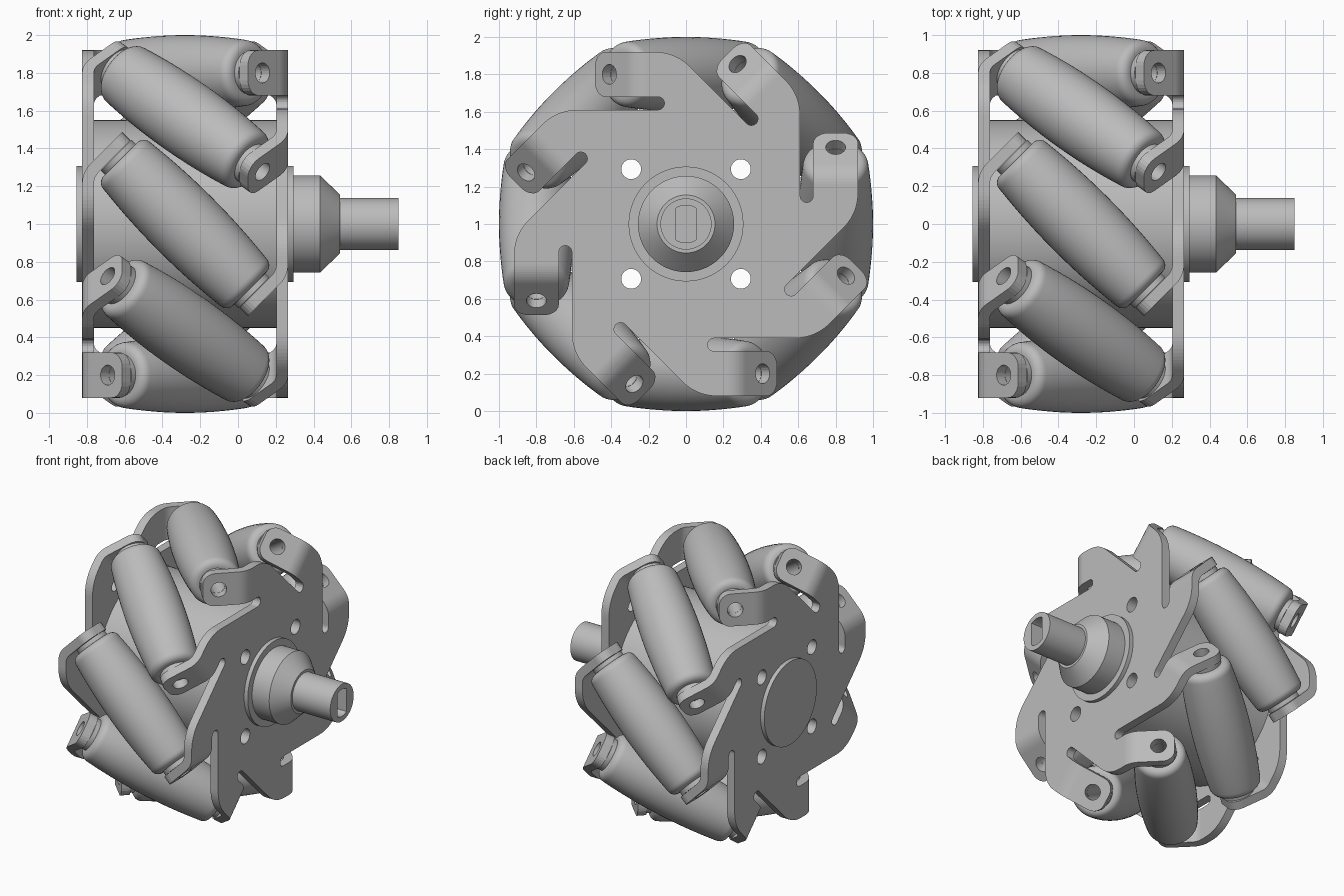
import bpy, bmesh, math
from mathutils import Matrix, Vector

cube = bpy.data.objects.get("Cube")
if cube:
    bpy.data.objects.remove(cube, do_unlink=True)

grey = bpy.data.materials.new("plain grey")
grey.use_nodes = True
grey.diffuse_color = (0.5, 0.5, 0.5, 1)
grey.node_tree.nodes["Principled BSDF"].inputs["Base Color"].default_value = (0.5, 0.5, 0.5, 1)

COUNT = 8                     # rollers around the wheel
STEP = math.tau / COUNT
D = 0.8                       # distance of the roller axes from the wheel axis
FACE = 0.545                  # outer face of a plate, from the wheel middle
SHEET = 0.062                 # sheet thickness
WHEEL = Matrix.Translation((-0.28, 0, 1))
TO_X = Matrix.Rotation(math.pi / 2, 4, 'Y')
Q = math.sqrt(0.5)


def place(x, t, r, k):
    """Point at axial x, tangential t, radial r in the k-th sector."""
    a = k * STEP
    return Vector((x, t * math.cos(a) + r * math.sin(a), r * math.cos(a) - t * math.sin(a)))


def roller_matrix(k, s=0.0):
    """Frame at distance s along the slanted axis of the k-th roller."""
    turn = place(Q, -Q, 0, k).to_track_quat('Z', 'Y').to_matrix().to_4x4()
    return Matrix.Translation(place(s * Q, -s * Q, D, k)) @ turn


def make(name, bm, matrix):
    mesh = bpy.data.meshes.new(name)
    bm.to_mesh(mesh)
    bm.free()
    mesh.materials.append(grey)
    return instance(name, mesh, matrix)


def instance(name, mesh, matrix):
    obj = bpy.data.objects.new(name, mesh)
    bpy.context.collection.objects.link(obj)
    obj.matrix_world = matrix
    return obj


def lathe(name, profile, matrix, closed=False, steps=64):
    bm = bmesh.new()
    verts = [bm.verts.new((r, 0, h)) for r, h in profile]
    edges = [bm.edges.new(p) for p in zip(verts, verts[1:])]
    if closed:
        edges.append(bm.edges.new((verts[-1], verts[0])))
    bmesh.ops.spin(bm, geom=verts + edges, cent=(0, 0, 0), axis=(0, 0, 1),
                   angle=math.tau, steps=steps)
    bmesh.ops.remove_doubles(bm, verts=bm.verts, dist=0.0001)
    bmesh.ops.recalc_face_normals(bm, faces=bm.faces)
    return make(name, bm, matrix)


def bake(obj):
    """Replace the mesh by its modified result."""
    deps = bpy.context.evaluated_depsgraph_get()
    mesh = bpy.data.meshes.new_from_object(obj.evaluated_get(deps))
    obj.modifiers.clear()
    obj.data = mesh


def carve(obj, cutter):
    cutter.hide_render = True
    mod = obj.modifiers.new("holes", 'BOOLEAN')
    mod.operation, mod.solver, mod.object = 'DIFFERENCE', 'EXACT', cutter
    bpy.context.view_layer.update()
    bake(obj)
    bpy.data.objects.remove(cutter, do_unlink=True)


def drill(bm, matrix, depth, radius=0.053):
    bmesh.ops.create_cone(bm, cap_ends=True, segments=32, radius1=radius, radius2=radius,
                          depth=depth, matrix=matrix)


def drill_bolts(bm):
    for y in (-0.293, 0.293):
        for z in (-0.293, 0.293):
            drill(bm, Matrix.Translation((0, y, z)) @ TO_X, 3)


def arc(cx, cy, r, start, end, n):
    angles = [math.radians(start + (end - start) * i / n) for i in range(n + 1)]
    return [(cx + r * math.cos(a), cy + r * math.sin(a)) for a in angles]


def side_plate(name, matrix):
    """Sheet plate with eight ears folded inward across the roller axes."""
    low, high, fold, bend = D - 0.12, D + 0.12, -0.275, 0.15
    root = fold + bend * math.tan(math.pi / 8)
    bm = bmesh.new()
    outline = []
    for k in range(COUNT):
        def vert(x, t, r):
            return bm.verts.new(place(x, t, r, k))
        # relief slot under the ear
        outline += [vert(FACE, t, r) for t, r in arc(-0.15, low - 0.035, 0.035, -90, 90, 8)]
        # folded ear: curved bend, then a flat tab with rounded corners
        pair = [vert(FACE, root, low), vert(FACE, root, high)]
        outline += pair
        for i in range(1, 9):
            a = math.radians(45 * i / 8)
            x, t = FACE - bend + bend * math.cos(a), root - bend * math.sin(a)
            new = [vert(x, t, low), vert(x, t, high)]
            bm.faces.new((pair[0], pair[1], new[1], new[0]))
            pair = new
        tip = arc(0.22, high - 0.08, 0.08, 90, 0, 6) + arc(0.22, low + 0.08, 0.08, 0, -90, 6)
        bm.faces.new([pair[0], pair[1]]
                     + [vert(FACE - e * Q, fold - e * Q, r) for e, r in tip])
        # rounded shoulder leading to the next sector
        a, b = Vector((-0.17, high)), Vector((-0.057, high))
        c = b + Vector((Q, -Q)) * 0.113
        for i in range(11):
            u = i / 10
            p = a * (1 - u) ** 2 + b * 2 * u * (1 - u) + c * u * u
            outline.append(vert(FACE, p.x, p.y))
    main = bm.faces.new(outline)
    bmesh.ops.recalc_face_normals(bm, faces=bm.faces)
    main.normal_update()
    if main.normal.x < 0:
        bmesh.ops.reverse_faces(bm, faces=bm.faces)
    obj = make(name, bm, matrix)
    mod = obj.modifiers.new("sheet", 'SOLIDIFY')
    mod.thickness, mod.offset, mod.use_even_offset = SHEET, -1, True
    bpy.context.view_layer.update()
    bake(obj)
    cut = bmesh.new()
    drill_bolts(cut)
    for k in range(COUNT):
        drill(cut, roller_matrix(k, 0.56), 0.2)
    carve(obj, make("plate_cutter", cut, matrix))


# Side plates, the left one turned end for end
side_plate("right_plate", WHEEL)
side_plate("left_plate", WHEEL @ Matrix.Rotation(math.pi, 4, 'Y'))

# Central drum with bolt holes
smooth = []
inner = FACE - SHEET
drum = lathe("drum", [(0, -inner), (0.55, -inner), (0.55, inner), (0, inner)], WHEEL @ TO_X, steps=96)
cut = bmesh.new()
drill_bolts(cut)
carve(drum, make("drum_cutter", cut, WHEEL))
smooth.append(drum)

# Hub with collar, cone and shaft; the shaft has a flat-sided bore
hub = lathe("hub_shaft", [(0, FACE), (0.307, FACE), (0.307, 0.575), (0.257, 0.575), (0.257, 0.715),
                          (0.155, 0.82), (0.137, 0.82), (0.137, 1.13), (0, 1.13)], WHEEL @ TO_X)
cut = bmesh.new()
ends = arc(0, 0, 0.1, 58, 122, 10) + arc(0, 0, 0.1, 238, 302, 10)
cap = cut.faces.new([cut.verts.new((0.8, y, z)) for y, z in ends])
wall = bmesh.ops.extrude_face_region(cut, geom=[cap])
bmesh.ops.translate(cut, vec=(0.5, 0, 0), verts=[v for v in wall["geom"] if isinstance(v, bmesh.types.BMVert)])
bmesh.ops.recalc_face_normals(cut, faces=cut.faces)
carve(hub, make("bore_cutter", cut, WHEEL))
smooth.append(hub)
smooth.append(lathe("left_hub_disc", [(0, -0.575), (0.307, -0.575), (0.307, -FACE), (0, -FACE)],
                    WHEEL @ TO_X))

# Barrel rollers with end washers
half = [(0.2 - 0.13 * s * s, s) for s in [0.435 * i / 8 for i in range(9)]]
half += arc(0.125, 0.435, 0.05, 0, 90, 6)[1:] + [(0.053, 0.485)]
barrel = [(r, -s) for r, s in reversed(half[1:])] + half
ring = [(0.053, -0.016), (0.115, -0.016), (0.115, 0.016), (0.053, 0.016)]
roller = lathe("roller_1", barrel, WHEEL @ roller_matrix(0), closed=True, steps=48)
washer = lathe("washer_1a", ring, WHEEL @ roller_matrix(0, 0.5), closed=True, steps=48)
smooth += [roller, washer]
instance("washer_1b", washer.data, WHEEL @ roller_matrix(0, -0.5))
for k in range(1, COUNT):
    instance(f"roller_{k + 1}", roller.data, WHEEL @ roller_matrix(k))
    for side, s in (("a", 0.5), ("b", -0.5)):
        instance(f"washer_{k + 1}{side}", washer.data, WHEEL @ roller_matrix(k, s))

# Smooth the turned parts, keeping their sharp edges
for obj in smooth:
    bpy.ops.object.select_all(action='DESELECT')
    obj.select_set(True)
    bpy.context.view_layer.objects.active = obj
    bpy.ops.object.shade_smooth_by_angle(angle=math.radians(30))
